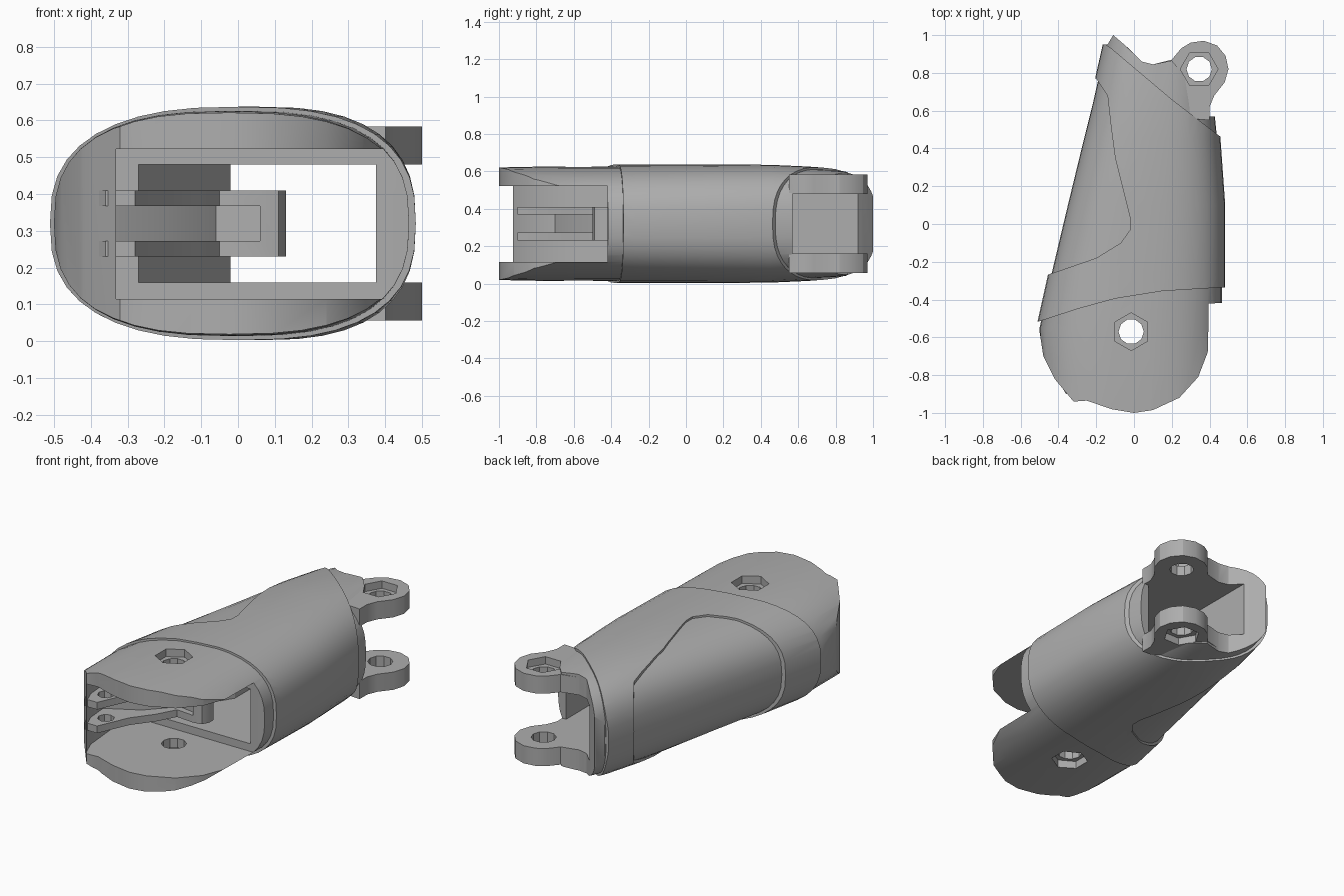
import bpy, bmesh, math

old = bpy.data.objects.get("Cube")
if old:
    bpy.data.objects.remove(old, do_unlink=True)

grey = bpy.data.materials.new("plain grey")
grey.use_nodes = True
grey.diffuse_color = (0.42, 0.42, 0.42, 1)
grey.node_tree.nodes["Principled BSDF"].inputs["Base Color"].default_value = grey.diffuse_color
MID = 0.32


def finish(name, bm):
    bmesh.ops.recalc_face_normals(bm, faces=bm.faces)
    mesh = bpy.data.meshes.new(name)
    bm.to_mesh(mesh)
    bm.free()
    mesh.materials.append(grey)
    ob = bpy.data.objects.new(name, mesh)
    bpy.context.collection.objects.link(ob)
    return ob


def prism(name, outline, low, high):
    bm = bmesh.new()
    rings = [[bm.verts.new((x, y, z)) for x, y in outline] for z in (low, high)]
    for ring in rings:
        bm.faces.new(ring)
    n = len(outline)
    for i in range(n):
        j = (i + 1) % n
        bm.faces.new((rings[0][i], rings[0][j], rings[1][j], rings[1][i]))
    return finish(name, bm)


def loft(name, stations, grow_x=0, grow_z=0, n=40, power=2.6):
    bm = bmesh.new()
    rings = []
    for y, left, right, h in stations:
        cx, a, b = (left + right) / 2, (right - left) / 2 + grow_x, h + grow_z
        ring = []
        for i in range(n):
            t = math.tau * i / n
            c, s = math.cos(t), math.sin(t)
            ring.append(bm.verts.new((cx + a * math.copysign(abs(c) ** (2 / power), c), y,
                                      MID + b * math.copysign(abs(s) ** (2 / power), s))))
        rings.append(ring)
    for p, q in zip(rings, rings[1:]):
        for i in range(n):
            j = (i + 1) % n
            bm.faces.new((p[i], p[j], q[j], q[i]))
    bm.faces.new(rings[0])
    bm.faces.new(rings[-1])
    return finish(name, bm)


def circle(x, y, r, n, turn=0):
    return [(x + r * math.cos(turn + math.tau * i / n),
             y + r * math.sin(turn + math.tau * i / n)) for i in range(n)]


def combine(ob, tool, operation="DIFFERENCE", keep=False):
    mod = ob.modifiers.new("cut", "BOOLEAN")
    mod.operation, mod.solver, mod.object = operation, "EXACT", tool
    bpy.context.view_layer.objects.active = ob
    bpy.ops.object.modifier_apply(modifier=mod.name)
    if not keep:
        bpy.data.objects.remove(tool, do_unlink=True)


# Body stations: y, left x, right x, half height
stations = [(-1.05, -.5, .455, .3), (-.8, -.5, .46, .305), (-.55, -.5, .465, .306),
            (-.27, -.438, .465, .306), (.1, -.35, .465, .306), (.45, -.265, .44, .304),
            (.65, -.215, .42, .295), (.85, -.17, .4, .28), (1.05, -.125, .38, .25)]
core = loft("core_shell", stations)
sleeve = loft("outer_sleeve", stations, .018, .011)

# Plan outline of the whole shell
plan = [(-.6, -.52), (-.5, -.57), (-.48, -.7), (-.42, -.82), (-.32, -.94), (-.25, -.935),
        (-.12, -.98), (0, -1), (.1, -.985), (.24, -.92), (.34, -.81), (.39, -.68), (.41, -.5),
        (.42, -.42), (.6, -.41), (.6, .58), (.42, .62), (.3, .75), (.2, .865), (.1, .845),
        (.04, .86), (-.04, .94), (-.11, 1), (-.14, .95), (-.6, .94)]
combine(core, prism("plan_tool", plan, -.2, .9), "INTERSECT")

# Sleeve outline with the recessed side panel left out
cover = [(-.6, -.535), (-.5, -.515), (-.3, -.45), (-.1, -.395), (.15, -.355), (.48, -.335),
         (.6, -.33), (.6, .35), (.46, .46), (.2, .66), (-.12, .93), (-.15, .95), (-.3, .95),
         (-.3, .79), (-.2, .77), (-.14, .68), (-.12, .5), (-.1, .35), (-.02, .03), (-.02, -.03),
         (-.07, -.1), (-.2, -.18), (-.46, -.27), (-.6, -.29)]
combine(sleeve, prism("cover_tool", cover, -.2, .9), "INTERSECT")

# Rear hinge lugs, later split by the channel
lug_plan = [(.02, .58), (.4, .55), (.4, .62), (.425, .68), (.48, .75), (.5, .82), (.485, .89),
            (.44, .945), (.37, .97), (.3, .96), (.25, .93), (.2, .87), (.1, .845), (.04, .855)]
lugs = prism("rear_lugs", lug_plan, .057, .583)

# Front slot and through channel
slot = prism("slot_tool", [(-.33, -1.2), (-.33, -.93), (-.37, -.83), (-.39, -.6), (-.34, -.42),
                           (.9, -.42), (.9, -1.2)], .115, .522)
channel = prism("channel_tool", [(-.27, -.5), (.375, -.5), (.375, .57), (.8, .57), (.8, 1.2),
                                 (-.02, 1.2), (-.02, 0), (-.27, -.4)], .16, .48)
for part in (core, sleeve, lugs):
    combine(part, channel, keep=True)
for part in (core, sleeve):
    combine(part, slot, keep=True)
for tool in (slot, channel):
    bpy.data.objects.remove(tool, do_unlink=True)


# Pin holes with hexagonal pockets
def pin_hole(parts, x, y, depth, turn):
    for part in parts:
        combine(part, prism("hole_tool", circle(x, y, .067, 10), -.3, 1))
        for low, high in ((-.2, depth), (2 * MID - depth, .9)):
            combine(part, prism("hex_tool", circle(x, y, .1, 6, turn), low, high))


pin_hole((core,), -.015, -.57, .06, math.pi / 6)
pin_hole((core, lugs), .345, .82, .1, 0)

# Inner bracket: two arms joined to the side wall with a solid rounded end
arm = [(-.42, -.8), (-.36, -.9), (-.28, -.9), (-.2, -.72), (-.11, -.6), (-.05, -.49),
       (.06, -.5), (.11, -.49), (.13, -.45), (.13, -.41), (-.42, -.41)]
bracket = prism("inner_bracket", arm, .23, .41)
combine(bracket, prism("pocket_tool", [(-.38, -1), (.06, -1), (.06, -.47), (-.06, -.45),
                                       (-.2, -.6), (-.38, -.7)], .272, .368))
combine(bracket, prism("hole_tool", circle(-.3, -.79, .045, 8), 0, 1))

for ob in (core, sleeve, lugs, bracket):
    bpy.ops.object.select_all(action="DESELECT")
    ob.select_set(True)
    bpy.context.view_layer.objects.active = ob
    bpy.ops.object.shade_smooth_by_angle(angle=math.radians(28))
